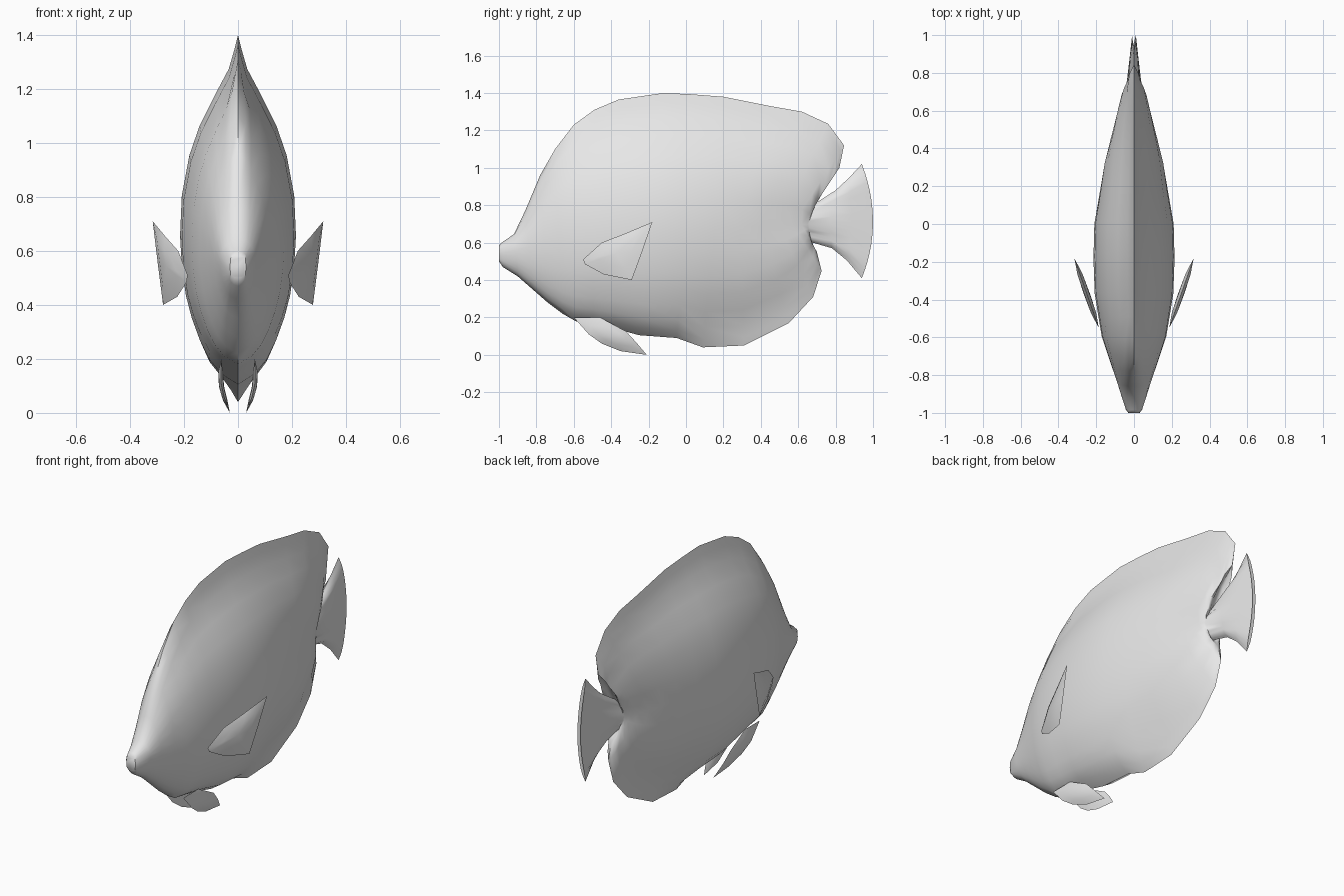
import bpy, bmesh, math

if "Cube" in bpy.data.objects:
    bpy.data.objects.remove(bpy.data.objects["Cube"])

grey = bpy.data.materials.new("plain_grey")
grey.diffuse_color = (0.8, 0.8, 0.8, 1)
grey.use_nodes = True
grey.node_tree.nodes["Principled BSDF"].inputs["Base Color"].default_value = grey.diffuse_color


def finish(name, bm, angle):
    bmesh.ops.recalc_face_normals(bm, faces=bm.faces)
    mesh = bpy.data.meshes.new(name)
    bm.to_mesh(mesh)
    bm.free()
    mesh.materials.append(grey)
    ob = bpy.data.objects.new(name, mesh)
    bpy.context.collection.objects.link(ob)
    bpy.ops.object.select_all(action='DESELECT')
    ob.select_set(True)
    bpy.context.view_layer.objects.active = ob
    bpy.ops.object.shade_smooth_by_angle(angle=math.radians(angle))
    return ob


def clamp(v):
    return max(0.0, min(1.0, v))


def interp(keys, y):
    """Straight-line interpolation between (y, value) keys."""
    for (y0, v0), (y1, v1) in zip(keys, keys[1:]):
        if y <= y1:
            return v0 + (v1 - v0) * clamp((y - y0) / (y1 - y0))
    return keys[-1][1]


# Side outline (y, z), from nose to tail
BACK = [(-1, .585), (-.985, .6), (-.92, .645), (-.86, .77), (-.78, .96), (-.7, 1.1),
        (-.6, 1.23), (-.49, 1.31), (-.36, 1.365), (-.12, 1.4), (.03, 1.393),
        (.2, 1.38), (.45, 1.33), (.62, 1.3), (.76, 1.235), (.845, 1.12), (.82, 1.0),
        (.73, .91), (.66, .79), (.8, .88), (.87, .945), (.94, 1.02)]
BELLY = [(-1, .5), (-.98, .47), (-.9, .42), (-.82, .35), (-.74, .28), (-.66, .22),
         (-.59, .18), (-.5, .165), (-.38, .14), (-.25, .105), (-.05, .09),
         (.09, .04), (.31, .05), (.55, .17), (.68, .31), (.725, .45), (.7, .55),
         (.675, .585), (.66, .605), (.78, .57), (.86, .505), (.94, .41)]
# Height of the middle line and half width along y
MIDDLE = [(-1, .54), (-.7, .61), (-.2, .655), (.3, .685), (1, .71)]
WIDTH = [(-1, .03), (-.98, .045), (-.85, .085), (-.6, .17), (-.37, .208), (-.2, .215),
         (0, .21), (.3, .158), (.5, .1), (.66, .052), (.8, .032), (1, .01)]
# Cross-section: share of the way to the edge, and share of the width there
S = [0, .2, .4, .55, .7, .83, .93, 1]
UPPER = [1, .97, .84, .66, .40, .16, .06, 0]   # thins into the back fin
LOWER = [1, .97, .90, .80, .66, .50, .28, 0]   # full belly


def axis_y(k):
    """Stations crowd together at the tail root, then run out along the tail."""
    if k < 10:
        return (BACK[k][0] + BELLY[k][0]) / 2
    if k <= 18:
        return .66 * (1 - (1 - (k - 10) / 8) ** 2)
    return .66 + .34 * (k - 18) / 3


def section(k):
    """Closed ring of points: down the right side, up the left."""
    ay = axis_y(k)
    az, w = interp(MIDDLE, ay), interp(WIDTH, ay)
    head = clamp((-.5 - ay) / .4)
    tail = clamp((ay - .66) / .2)
    rear = clamp(ay / .25)
    rnd = max(head, tail)

    def point(i, up):
        s = S[i]
        ey, ez = BACK[k] if up else BELLY[k]
        p = UPPER[i] if up else LOWER[i] * (1 - rear) + UPPER[i] * rear
        p = p * (1 - rnd) + math.sqrt(1 - s * s) * rnd
        x = max(w * p, min(.028, w) * min(1, (1 - s) / .2))
        return x, ay + (ey - ay) * s ** (1 + tail), az + (ez - az) * s

    n = len(S) - 1
    half = [point(i, True) for i in range(n, -1, -1)]
    half += [point(i, False) for i in range(1, n + 1)]
    return half + [(-x, y, z) for x, y, z in half[-2:0:-1]]


# Body, back fin, rear lower fin and tail as one skin
bm = bmesh.new()
rings = [[bm.verts.new(p) for p in section(k)] for k in range(len(BACK))]
for a, b in zip(rings, rings[1:]):
    for i in range(len(a)):
        j = (i + 1) % len(a)
        bm.faces.new((a[i], a[j], b[j], b[i]))
bm.faces.new(rings[0])
bm.faces.new(rings[-1])
finish("fish_body", bm, 50)


def paired_fin(name, outline, x_of, thick):
    """Lens-shaped fin from a side outline, mirrored to both sides."""
    bm = bmesh.new()
    cy = sum(p[0] for p in outline) / len(outline)
    cz = sum(p[1] for p in outline) / len(outline)
    rim = [bm.verts.new((x_of(y, z), y, z)) for y, z in outline]
    n = len(rim)
    for side in (-1, 1):
        inner = []
        for y, z in outline:
            iy, iz = cy + (y - cy) * .55, cz + (z - cz) * .55
            inner.append(bm.verts.new((x_of(iy, iz) + side * thick, iy, iz)))
        mid = bm.verts.new((x_of(cy, cz) + side * thick * 1.2, cy, cz))
        for i in range(n):
            j = (i + 1) % n
            bm.faces.new((rim[i], rim[j], inner[j], inner[i]))
            bm.faces.new((inner[i], inner[j], mid))
    ob = finish(name, bm, 40)
    ob.modifiers.new("mirror", 'MIRROR').use_axis = (True, False, False)


# Side fins, swept out and back
paired_fin("side_fins",
           [(-.55, .51), (-.45, .60), (-.31, .655), (-.18, .71), (-.235, .55),
            (-.29, .40), (-.44, .43), (-.54, .485)],
           lambda y, z: .19 + .35 * (y + .54), .014)

# Small fins under the belly
paired_fin("belly_fins",
           [(-.60, .20), (-.46, .20), (-.32, .125), (-.265, .065), (-.21, 0),
            (-.35, .02), (-.45, .06), (-.52, .11)],
           lambda y, z: .03 + .035 * math.sin(min(1, z / .14) * math.pi / 2)
           - .05 * max(0, z - .14), .008)
